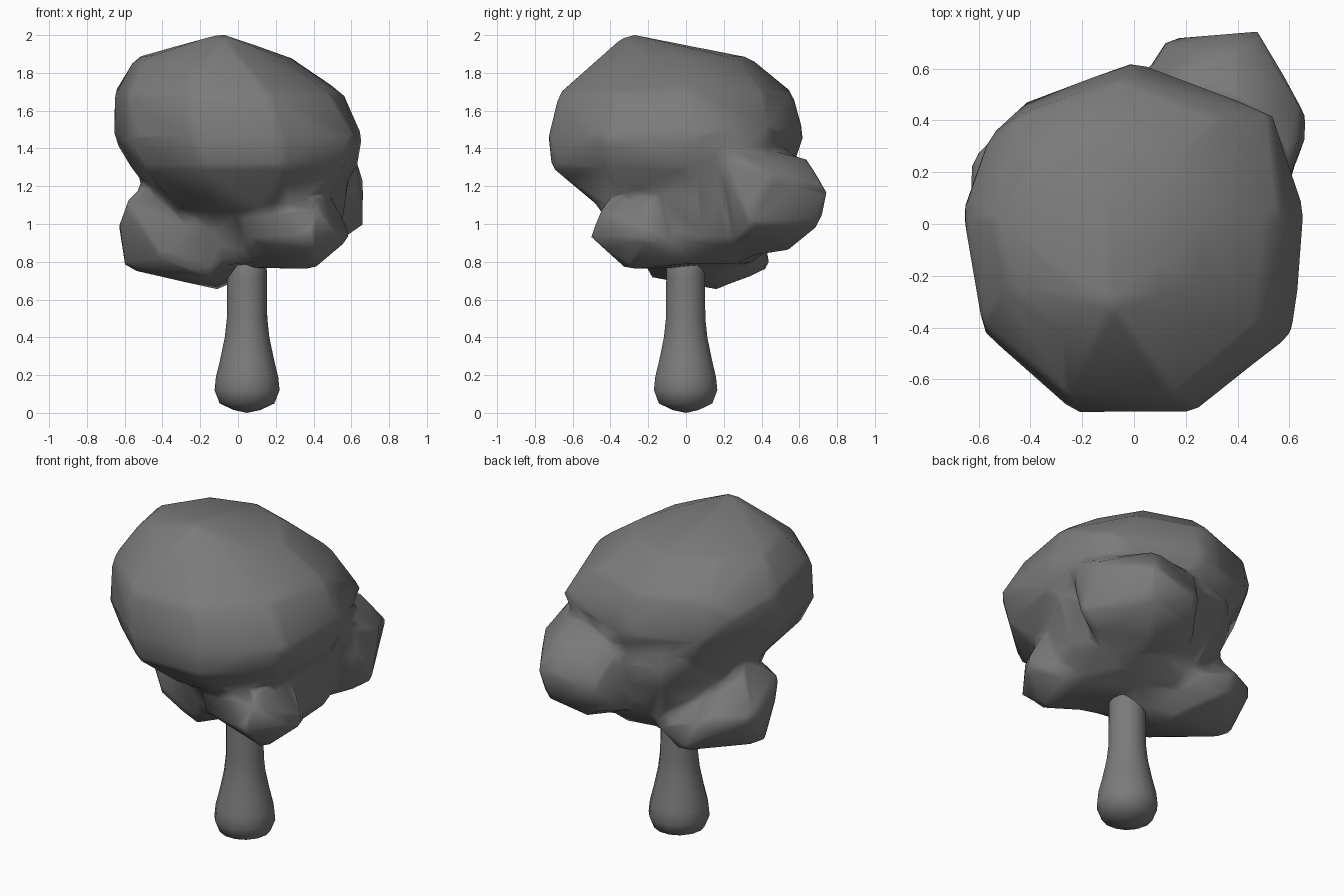
import bpy, bmesh, math

cube = bpy.data.objects.get("Cube")
if cube:
    bpy.data.objects.remove(cube, do_unlink=True)

grey = bpy.data.materials.new("dark grey")
grey.use_nodes = True
colour = (0.2, 0.2, 0.2, 1)
grey.diffuse_color = colour
grey.node_tree.nodes["Principled BSDF"].inputs["Base Color"].default_value = colour


def make_object(name, bm):
    """Turn a bmesh into a smooth-shaded object."""
    mesh = bpy.data.meshes.new(name)
    bm.to_mesh(mesh)
    bm.free()
    mesh.materials.append(grey)
    mesh.shade_smooth()
    obj = bpy.data.objects.new(name, mesh)
    bpy.context.collection.objects.link(obj)
    return obj


def ring(centre_x, centre_y, radius_x, radius_y, z, sides, start=0.0):
    """Points of a level oval."""
    angles = [start + math.tau * i / sides for i in range(sides)]
    return [(centre_x + radius_x * math.cos(a), centre_y + radius_y * math.sin(a), z)
            for a in angles]


def add_hull(bm, points):
    """Wrap a faceted solid around corner points."""
    verts = [bm.verts.new(p) for p in points]
    result = bmesh.ops.convex_hull(bm, input=verts)
    spare = {v for v in result["geom_interior"] if isinstance(v, bmesh.types.BMVert)}
    bmesh.ops.delete(bm, geom=list(spare), context="VERTS")


# Crown: nine-sided level sections under an off-centre peak, fuller at the back
crown = [(-.09, -.31, 2.01), (.54, .42, 1.5), (-.56, .34, 1.6), (.62, -.42, 1.46)]
for section in [(-.13, -.05, .42, .39, 1.88),
                (-.05, -.07, .62, .64, 1.69),
                (0, -.07, .67, .70, 1.46),
                (.03, -.1, .61, .65, 1.3),
                (.05, 0, .42, .46, 1.07)]:
    crown += ring(*section, sides=9, start=math.radians(10))

# Core: fills the middle between the lumps, above the trunk
core = []
for section in [(.1, .06, .30, .30, .79), (.12, .09, .42, .40, .92),
                (.06, .08, .50, .50, 1.15), (.04, .06, .56, .56, 1.3)]:
    core += ring(*section, sides=9)

# Corner points of the three lumps under the crown
back_lump = [(.48, .75, 1.17), (.46, .71, 1.0), (.66, .44, 1.27), (.67, .33, .99),
             (.13, .72, 1.12), (.14, .66, .97), (.31, .53, .85), (.56, .3, .92),
             (.25, .15, .81), (0, .5, .96), (.38, .64, 1.35), (.6, .15, 1.42),
             (.05, .58, 1.35)]
side_lump = [(-.63, .28, .98), (-.63, .02, 1.0), (-.59, -.06, 1.12), (-.6, .1, .76),
             (-.1, .17, .65), (-.28, .45, .76), (-.4, .42, .95), (-.15, -.2, .72),
             (-.4, -.16, .81), (-.46, .1, 1.26), (-.1, .42, .85), (.1, .1, .74),
             (0, -.32, 1.1)]
front_lump = [(.6, -.22, .93), (.39, -.51, .93), (.4, -.32, .76), (.52, -.2, 1.12),
              (.42, -.45, 1.08), (.05, -.4, .93), (.08, -.1, .76), (.42, 0, .79),
              (0, .2, .8), (.3, .2, .81), (0, -.38, 1.12)]

# Canopy: the solids fused, softened at the joins and thinned to a low mesh
bm = bmesh.new()
for solid in (crown, core, back_lump, side_lump, front_lump):
    add_hull(bm, solid)
bmesh.ops.recalc_face_normals(bm, faces=bm.faces)
canopy = make_object("canopy", bm)
fuse = canopy.modifiers.new("fuse", "REMESH")
fuse.mode = "VOXEL"
fuse.voxel_size = 0.03
fuse.use_smooth_shade = True
soften = canopy.modifiers.new("soften", "SMOOTH")
soften.iterations = 5
thin = canopy.modifiers.new("thin", "DECIMATE")
thin.ratio = 0.035

# Trunk: slim stem swelling into a rounded foot
profile = [(.07, .015), (.145, .05), (.172, .12), (.165, .19), (.143, .28),
           (.118, .4), (.107, .5), (.105, .72), (.1, .95)]
sides = 14
bm = bmesh.new()
rings = [[bm.verts.new(p) for p in ring(.048, -.002, r, r, z, sides)] for r, z in profile]
tip = bm.verts.new((.048, 0, 0))
for i in range(sides):
    j = (i + 1) % sides
    bm.faces.new((tip, rings[0][j], rings[0][i]))
    for low, high in zip(rings, rings[1:]):
        bm.faces.new((low[i], low[j], high[j], high[i]))
bm.faces.new(rings[-1])
make_object("trunk", bm)
